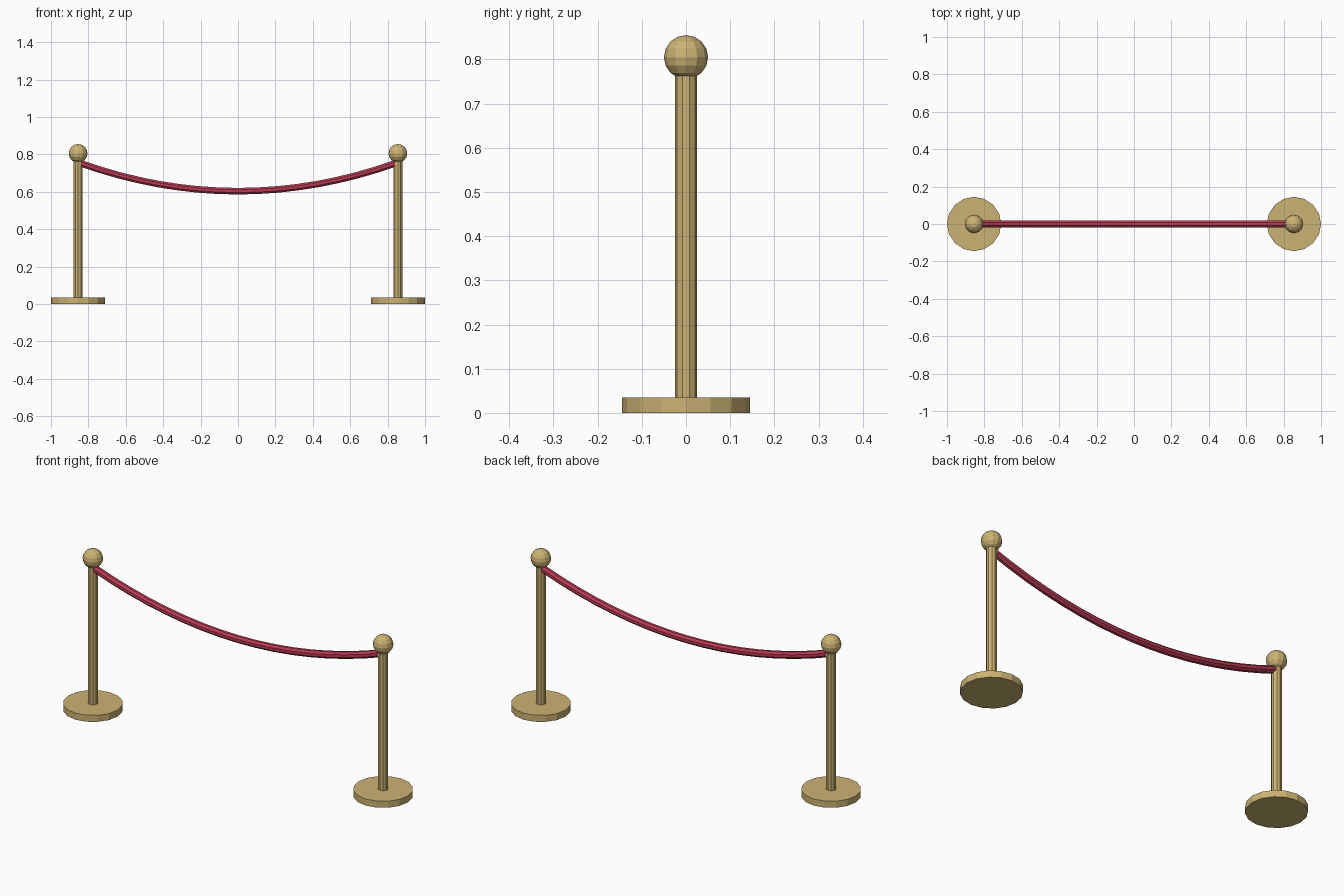
import bpy, math
from mathutils import Matrix

if "Cube" in bpy.data.objects:
    bpy.data.objects.remove(bpy.data.objects["Cube"])

def material(name, rgb):
    m = bpy.data.materials.new(name)
    m.diffuse_color = (*rgb, 1)
    m.use_nodes = True
    m.node_tree.nodes["Principled BSDF"].inputs["Base Color"].default_value = m.diffuse_color
    return m

gold = material("brass", (0.60, 0.45, 0.17))
red = material("red_velvet", (0.50, 0.045, 0.09))
POST_X = 0.855

def finish(name, mat):
    ob = bpy.context.object
    ob.name = name
    ob.data.materials.append(mat)
    return ob

def cylinder(name, sides, r, x, z0, z1):
    bpy.ops.mesh.primitive_cylinder_add(vertices=sides, radius=r, depth=z1 - z0,
                                        location=(x, 0, (z0 + z1) / 2))
    finish(name, gold)

# Two stanchions: disc base, pole, ball finial
for side, x in (("left", -POST_X), ("right", POST_X)):
    cylinder(side + "_base", 16, 0.145, x, 0, 0.035)
    cylinder(side + "_pole", 10, 0.025, x, 0.03, 0.78)
    bpy.ops.mesh.primitive_uv_sphere_add(segments=12, ring_count=8, radius=0.05,
                                         location=(x, 0, 0.805))
    finish(side + "_ball", gold)

# Sagging rope: octagonal section swept along a parabola
N, S, R = 16, 8, 0.019
verts, faces = [], []
for i in range(N + 1):
    t = -1 + 2 * i / N
    x, z = 0.85 * t, 0.603 + 0.152 * t * t
    a = math.atan2(2 * 0.152 * t, 0.85)
    for k in range(S):
        b = 2 * math.pi * (k + 0.5) / S
        n = R * math.sin(b)
        verts.append((x - n * math.sin(a), R * math.cos(b), z + n * math.cos(a)))
for i in range(N):
    for k in range(S):
        j = (k + 1) % S
        faces.append((i * S + k, i * S + j, (i + 1) * S + j, (i + 1) * S + k))
faces.append(tuple(reversed(range(S))))
faces.append(tuple(N * S + k for k in range(S)))
me = bpy.data.meshes.new("rope")
me.from_pydata(verts, [], faces)
me.materials.append(red)
rope = bpy.data.objects.new("rope", me)
bpy.context.collection.objects.link(rope)
# Make rope normals face outward
import bmesh
bm = bmesh.new()
bm.from_mesh(me)
bmesh.ops.recalc_face_normals(bm, faces=bm.faces)
bm.to_mesh(me)
bm.free()
